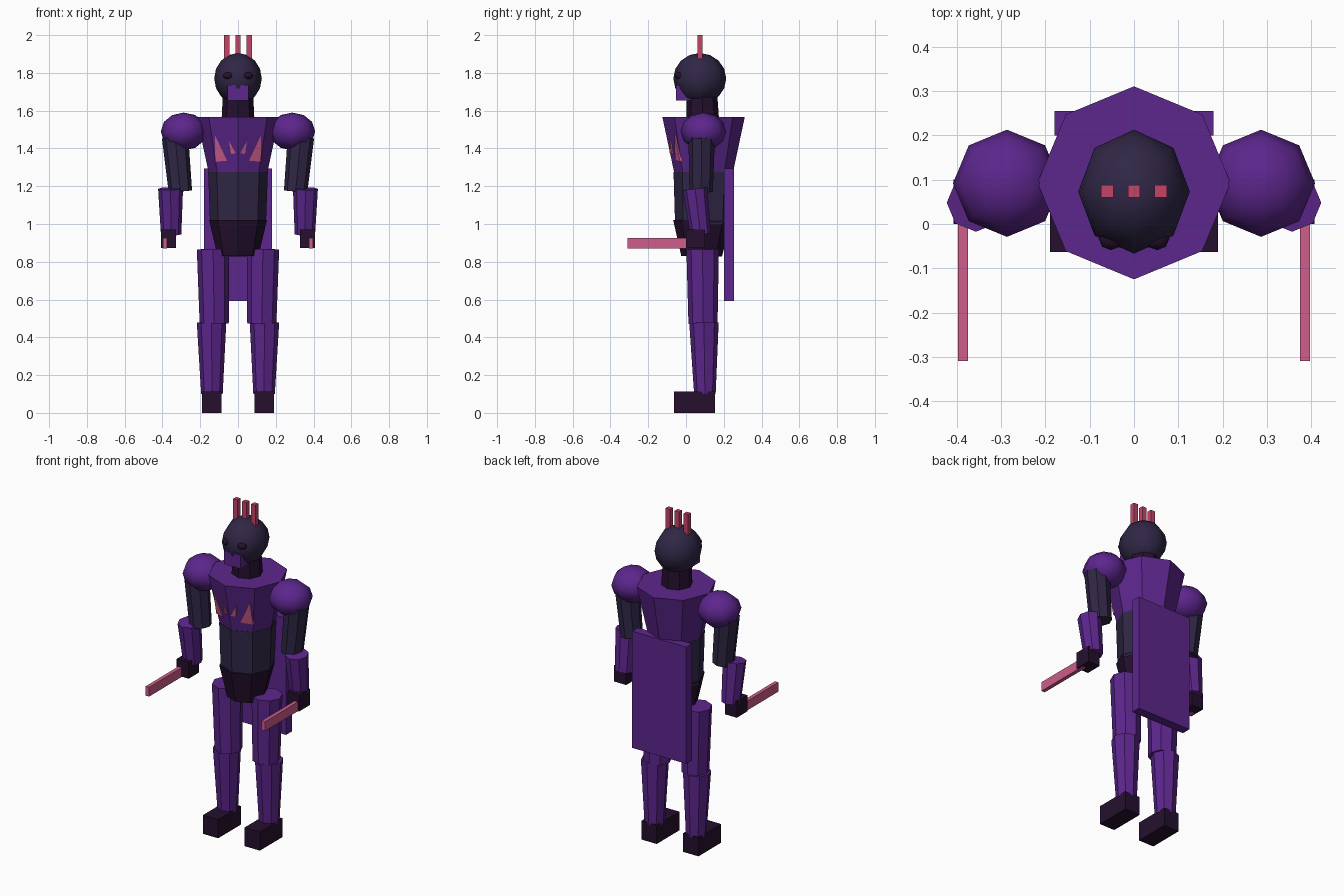
import bpy, bmesh
from mathutils import Vector, Matrix

if "Cube" in bpy.data.objects:
    bpy.data.objects.remove(bpy.data.objects["Cube"])


def material(name, rgb):
    m = bpy.data.materials.new(name)
    m.use_nodes = True
    m.diffuse_color = (*rgb, 1)
    m.node_tree.nodes["Principled BSDF"].inputs["Base Color"].default_value = (*rgb, 1)
    return m


PURPLE = material("purple armour", (0.107, 0.019, 0.262))
SLATE = material("slate cloth", (0.030, 0.020, 0.061))
DARK = material("dark leather", (0.018, 0.005, 0.027))
PINK = material("pink", (0.62, 0.11, 0.26))
ROSE = material("rose", (0.55, 0.058, 0.141))


def finish(bm, name, mat, smooth=False):
    bmesh.ops.recalc_face_normals(bm, faces=bm.faces)
    for f in bm.faces:
        f.smooth = smooth
    me = bpy.data.meshes.new(name)
    bm.to_mesh(me)
    bm.free()
    me.materials.append(mat)
    ob = bpy.data.objects.new(name, me)
    bpy.context.collection.objects.link(ob)
    return ob


def box(name, mat, lo, hi):
    bm = bmesh.new()
    lo, hi = Vector(lo), Vector(hi)
    mtx = Matrix.Translation((lo + hi) / 2) @ Matrix.Diagonal((*(hi - lo), 1))
    bmesh.ops.create_cube(bm, size=1, matrix=mtx)
    return finish(bm, name, mat)


def limb(name, mat, bottom, top, r0, r1, sides=8):
    """Tapered faceted column between two points."""
    bm = bmesh.new()
    a, b = Vector(bottom), Vector(top)
    rot = Vector((0, 0, 1)).rotation_difference(b - a).to_matrix().to_4x4()
    bmesh.ops.create_cone(bm, cap_ends=True, segments=sides, radius1=r0, radius2=r1,
                          depth=(b - a).length, matrix=Matrix.Translation((a + b) / 2) @ rot)
    return finish(bm, name, mat)


def ball(name, mat, centre, radii, rings=6):
    bm = bmesh.new()
    mtx = Matrix.Translation(centre) @ Matrix.Diagonal((*radii, 1))
    bmesh.ops.create_uvsphere(bm, u_segments=8, v_segments=rings, radius=1, matrix=mtx)
    return finish(bm, name, mat, True)


def chest_mark(name, points, side):
    """Thin triangle lying on the front facet of the chest."""
    bm = bmesh.new()
    layers = []
    for lift in (0.007, -0.002):
        layer = []
        for x, z in points:
            radius = 0.155 + (z - 1.27) / 0.296 * 0.063
            layer.append(bm.verts.new((side * x, 0.093 - radius + 0.414 * x - lift, z)))
        bm.faces.new(layer)
        layers.append(layer)
    front, back = layers
    for i in range(3):
        j = (i + 1) % 3
        bm.faces.new((front[i], front[j], back[j], back[i]))
    return finish(bm, name, PINK)


# Torso
limb("chest", PURPLE, (0, 0.093, 1.27), (0, 0.093, 1.566), 0.155, 0.218)
limb("abdomen", SLATE, (0, 0.09, 1.0), (0, 0.092, 1.275), 0.148, 0.158)
limb("pelvis", DARK, (0, 0.083, 0.83), (0, 0.085, 1.02), 0.108, 0.153)
box("back_panel", PURPLE, (-0.18, 0.2, 0.593), (0.18, 0.255, 1.295))

# Head
limb("neck", DARK, (0, 0.088, 1.55), (0, 0.085, 1.69), 0.087, 0.08)
ball("head", SLATE, (0, 0.073, 1.77), (0.126, 0.14, 0.135), 8)
box("jaw_guard", PURPLE, (-0.055, -0.053, 1.655), (0.055, 0.04, 1.735))
for i, x in enumerate((-0.06, 0, 0.06)):
    box(f"crest_spike_{i + 1}", ROSE, (x - 0.014, 0.06, 1.85), (x + 0.014, 0.088, 2.0))

# Paired parts
for label, s in (("left", 1), ("right", -1)):
    ball(label + "_eye", DARK, (s * 0.052, -0.033, 1.785), (0.028, 0.026, 0.019))
    chest_mark(label + "_outer_chest_mark", [(0.122, 1.47), (0.122, 1.33), (0.058, 1.335)], s)
    chest_mark(label + "_inner_chest_mark", [(0.048, 1.44), (0.037, 1.37), (0.012, 1.375)], s)

    # Arm
    ball(label + "_shoulder", PURPLE, (s * 0.287, 0.092, 1.49), (0.122, 0.121, 0.1))
    limb(label + "_upper_arm", SLATE, (s * 0.305, 0.08, 1.172), (s * 0.333, 0.083, 1.46),
         0.062, 0.07)
    limb(label + "_forearm", PURPLE, (s * 0.354, 0.077, 0.945), (s * 0.357, 0.048, 1.187),
         0.054, 0.066)
    hand_x = sorted((s * 0.408, s * 0.328))
    box(label + "_hand", DARK, (hand_x[0], 0.0, 0.872), (hand_x[1], 0.1, 0.97))
    blade_x = sorted((s * 0.398, s * 0.375))
    box(label + "_blade", PINK, (blade_x[0], -0.31, 0.87), (blade_x[1], 0.04, 0.926))

    # Leg
    limb(label + "_thigh", PURPLE, (s * 0.126, 0.09, 0.472), (s * 0.132, 0.088, 0.867),
         0.077, 0.086)
    limb(label + "_shin", PURPLE, (s * 0.138, 0.1, 0.1), (s * 0.14, 0.095, 0.478),
         0.057, 0.078)
    foot_x = sorted((s * 0.19, s * 0.088))
    box(label + "_foot", DARK, (foot_x[0], -0.063, 0), (foot_x[1], 0.153, 0.112))
